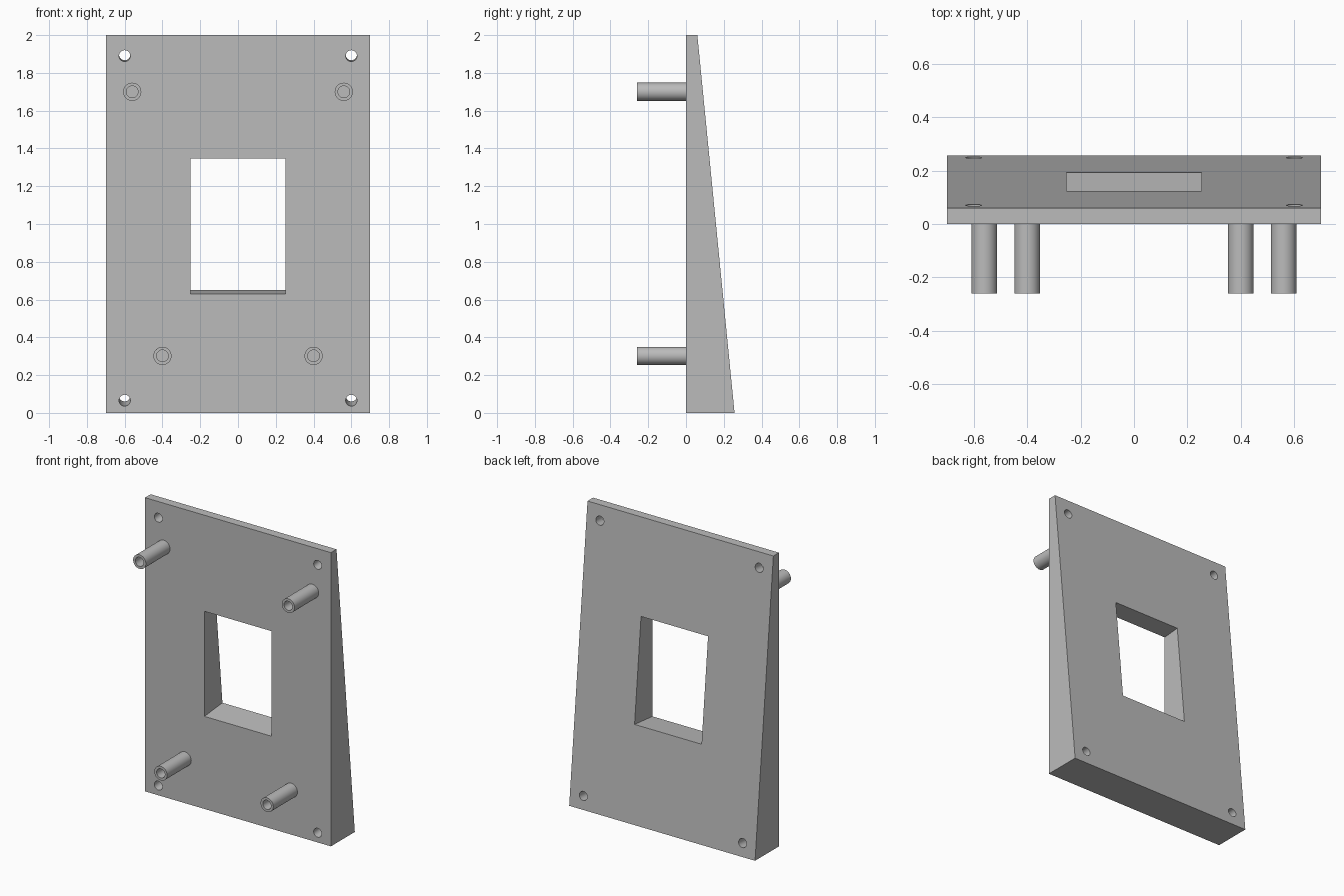
import bpy, bmesh, math
from mathutils import Matrix, Vector

cube = bpy.data.objects.get("Cube")
if cube:
    bpy.data.objects.remove(cube, do_unlink=True)

WIDTH, HEIGHT = 1.4, 2.0
TOP_Y, BOTTOM_Y, POST_Y = 0.06, 0.257, -0.26
TILT = math.atan((BOTTOM_Y - TOP_Y) / HEIGHT)   # lean of the back face

grey = bpy.data.materials.new("plain grey")
grey.use_nodes = True
COLOUR = (0.5, 0.5, 0.5, 1)
grey.diffuse_color = COLOUR
grey.node_tree.nodes["Principled BSDF"].inputs["Base Color"].default_value = COLOUR


def make_object(name, bm):
    bmesh.ops.recalc_face_normals(bm, faces=bm.faces)
    mesh = bpy.data.meshes.new(name)
    bm.to_mesh(mesh)
    bm.free()
    mesh.materials.append(grey)
    obj = bpy.data.objects.new(name, mesh)
    bpy.context.collection.objects.link(obj)
    return obj


def activate(obj):
    bpy.ops.object.select_all(action='DESELECT')
    obj.select_set(True)
    bpy.context.view_layer.objects.active = obj


# Wedge plate: side profile extruded across the width
bm = bmesh.new()
profile = [(0, 0), (BOTTOM_Y, 0), (TOP_Y, HEIGHT), (0, HEIGHT)]
side = bm.faces.new([bm.verts.new((-WIDTH / 2, y, z)) for y, z in profile])
extruded = bmesh.ops.extrude_face_region(bm, geom=[side])["geom"]
bmesh.ops.translate(bm, vec=(WIDTH, 0, 0),
                    verts=[v for v in extruded if isinstance(v, bmesh.types.BMVert)])
plate = make_object("wedge_plate", bm)

# Cutters run square to the sloping back face
bm = bmesh.new()
lean = Matrix.Rotation(TILT, 4, 'X')
window = Matrix.Translation((0, 0, 0.988)) @ lean @ Matrix.Diagonal((0.505, 1, 0.712, 1))
bmesh.ops.create_cube(bm, size=1, matrix=window)
for x in (-0.6, 0.6):
    for z in (0.066, 1.89):
        place = Matrix.Translation((x, 0, z)) @ lean @ Matrix.Rotation(math.pi / 2, 4, 'X')
        bmesh.ops.create_cone(bm, cap_ends=True, segments=32, radius1=0.03,
                              radius2=0.03, depth=1, matrix=place)
cutter = make_object("opening_cutter", bm)
cutter.hide_render = True

cut = plate.modifiers.new("openings", 'BOOLEAN')
cut.operation = 'DIFFERENCE'
cut.solver = 'EXACT'
cut.object = cutter
activate(plate)
bpy.ops.object.modifier_apply(modifier=cut.name)
bpy.data.objects.remove(cutter, do_unlink=True)
bpy.ops.object.shade_smooth_by_angle(angle=math.radians(30))


# Hollow standoff posts, turned from a U-shaped section
def standoff(name, x, z, outer=0.048, inner=0.031):
    bm = bmesh.new()
    section = [(outer, 0.004), (outer, POST_Y), (inner, POST_Y), (inner, 0.004)]
    verts = [bm.verts.new((r, y, 0)) for r, y in section]
    edges = [bm.edges.new(pair) for pair in zip(verts, verts[1:] + verts[:1])]
    bmesh.ops.spin(bm, geom=verts + edges, cent=(0, 0, 0), axis=(0, 1, 0),
                   angle=math.tau, steps=40)
    bmesh.ops.remove_doubles(bm, verts=bm.verts, dist=0.0005)
    post = make_object(name, bm)
    post.location = Vector((x, 0, z))
    activate(post)
    bpy.ops.object.shade_smooth_by_angle(angle=math.radians(30))


for label, sign in (("left", 1), ("right", -1)):
    standoff("upper_post_" + label, sign * 0.56, 1.70)
    standoff("lower_post_" + label, sign * 0.40, 0.302)
